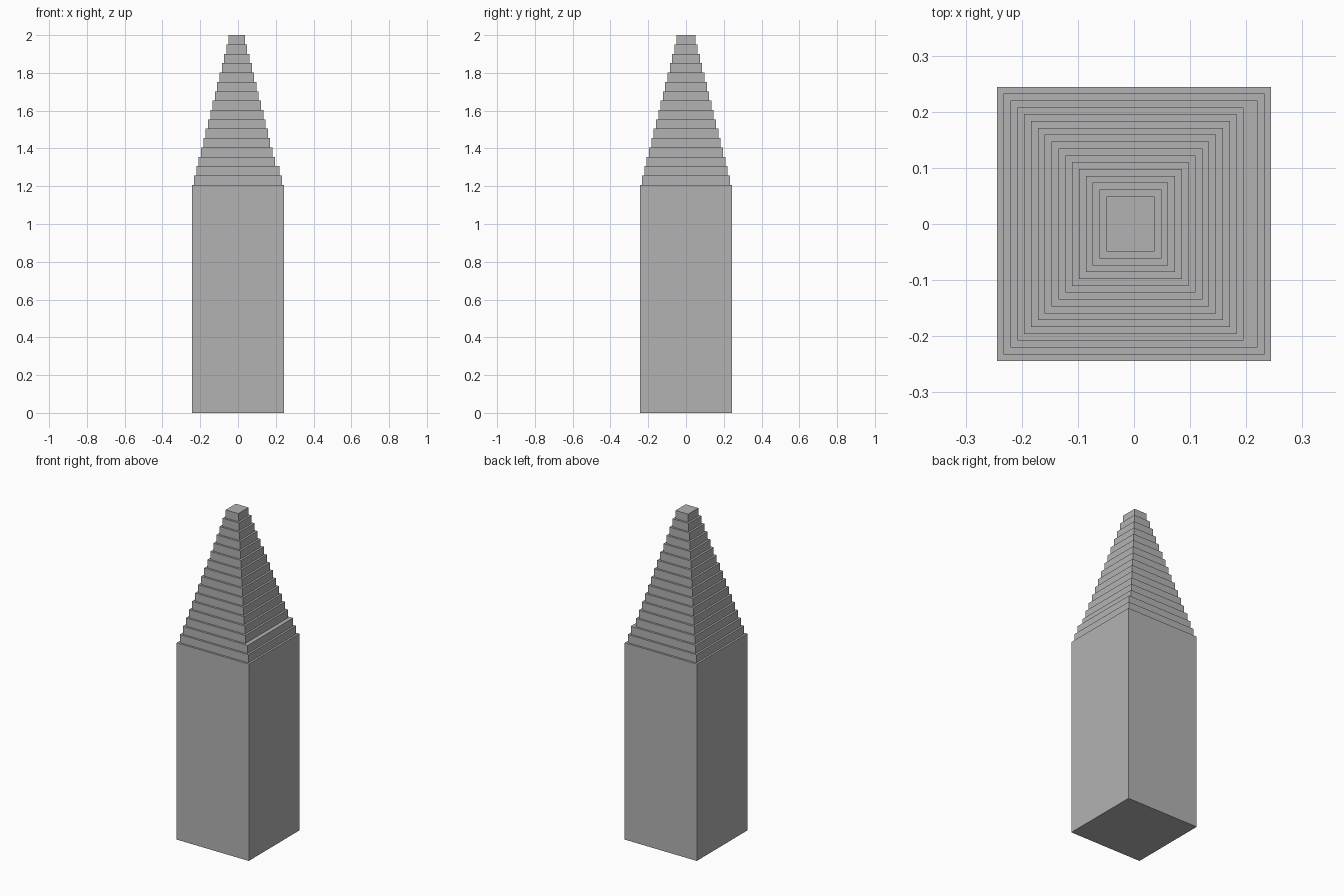
import bpy
import bmesh

cube = bpy.data.objects.get("Cube")
if cube:
    bpy.data.objects.remove(cube, do_unlink=True)

# One stone colour for everything
stone = bpy.data.materials.new("grey_stone")
stone.use_nodes = True
colour = (0.45, 0.45, 0.45, 1)
stone.diffuse_color = colour
stone.node_tree.nodes["Principled BSDF"].inputs["Base Color"].default_value = colour

HALF = 0.2445          # half width of the shaft
SHAFT_TOP = 1.207
HEIGHT = 2.0
STEPS = 16
INSET = 0.0122         # how far each step draws in
LEDGE = 0.0128         # extra setback on the left side above the second step
RISE = (HEIGHT - SHAFT_TOP) / STEPS


def ring(bm, half, right_cut, z):
    """Square outline, with its +x side pulled in by right_cut."""
    x = half - right_cut
    return [bm.verts.new(p) for p in
            ((-half, -half, z), (x, -half, z), (x, half, z), (-half, half, z))]


def make_object(name, rings):
    """Join successive outlines and close both ends."""
    bm = bmesh.new()
    loops = [ring(bm, *r) for r in rings]
    for low, high in zip(loops, loops[1:]):
        for i in range(4):
            j = (i + 1) % 4
            bm.faces.new((low[i], low[j], high[j], high[i]))
    bm.faces.new(loops[0][::-1])
    bm.faces.new(loops[-1])
    mesh = bpy.data.meshes.new(name)
    bm.to_mesh(mesh)
    bm.free()
    mesh.materials.append(stone)
    obj = bpy.data.objects.new(name, mesh)
    bpy.context.collection.objects.link(obj)


# Plain shaft and stepped spire as one continuous skin
outline = [(HALF, 0, 0), (HALF, 0, SHAFT_TOP)]
for n in range(1, STEPS + 1):
    half = HALF - n * INSET
    cut = LEDGE if n > 2 else 0
    base = SHAFT_TOP + (n - 1) * RISE
    outline += [(half, cut, base), (half, cut, base + RISE)]
make_object("stepped_tower", outline)
